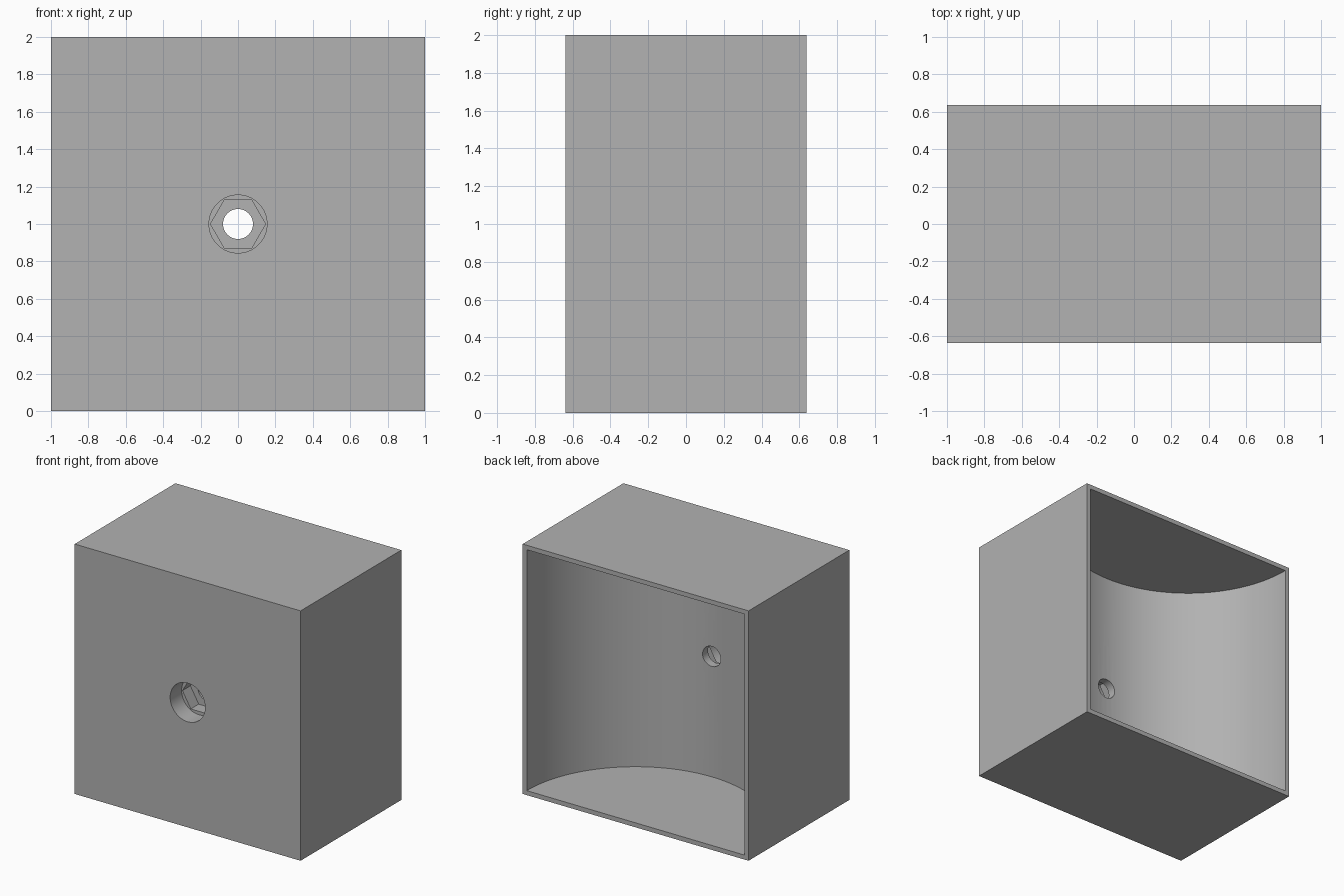
import bpy, bmesh
from math import cos, sin, tau
from mathutils import Vector

cube = bpy.data.objects.get("Cube")
if cube:
    bpy.data.objects.remove(cube, do_unlink=True)

WIDTH, DEPTH, HEIGHT, WALL = 2.0, 1.274, 2.0, 0.036
FRONT, BACK, MID = -DEPTH / 2, DEPTH / 2, HEIGHT / 2

grey = bpy.data.materials.new("plain grey")
grey.use_nodes = True
colour = (0.445, 0.445, 0.445, 1)
grey.diffuse_color = colour
grey.node_tree.nodes["Principled BSDF"].inputs["Base Color"].default_value = colour


def make_object(name, bm):
    bmesh.ops.recalc_face_normals(bm, faces=bm.faces)
    mesh = bpy.data.meshes.new(name)
    bm.to_mesh(mesh)
    bm.free()
    mesh.materials.append(grey)
    obj = bpy.data.objects.new(name, mesh)
    bpy.context.collection.objects.link(obj)
    return obj


def prism(name, sides, radius, start, end, across):
    """Regular prism from start to end, its first corner on +x."""
    start, end = Vector(start), Vector(end)
    across = Vector(across)
    bm = bmesh.new()
    ring = [bm.verts.new(start + radius * (cos(tau * i / sides) * Vector((1, 0, 0))
                                           + sin(tau * i / sides) * across))
            for i in range(sides)]
    face = bm.faces.new(ring)
    top = bmesh.ops.extrude_face_region(bm, geom=[face])["geom"]
    bmesh.ops.translate(bm, vec=end - start,
                        verts=[v for v in top if isinstance(v, bmesh.types.BMVert)])
    return make_object(name, bm)


def front_cutter(name, sides, radius, y_end):
    return prism(name, sides, radius, (0, FRONT - 0.1, MID), (0, y_end, MID), (0, 0, 1))


# Solid outer block
bm = bmesh.new()
bmesh.ops.create_cube(bm, size=1)
bmesh.ops.scale(bm, vec=(WIDTH, DEPTH, HEIGHT), verts=bm.verts)
bmesh.ops.translate(bm, vec=(0, 0, MID), verts=bm.verts)
housing = make_object("housing", bm)

# Half-round cavity open at the back, then the stepped screw hole
cutters = [
    prism("cavity_cutter", 128, WIDTH / 2 - WALL,
          (0, BACK, WALL), (0, BACK, HEIGHT - WALL), (0, 1, 0)),
    front_cutter("counterbore_cutter", 64, 0.155, FRONT + 0.145),
    front_cutter("nut_pocket_cutter", 6, 0.147, FRONT + 0.245),
    front_cutter("screw_hole_cutter", 48, 0.08, FRONT + 0.6),
]

bpy.ops.object.select_all(action="DESELECT")
bpy.context.view_layer.objects.active = housing
housing.select_set(True)
for cutter in cutters:
    cutter.hide_render = True
    cut = housing.modifiers.new(cutter.name, "BOOLEAN")
    cut.operation = "DIFFERENCE"
    cut.solver = "EXACT"
    cut.object = cutter
    bpy.ops.object.modifier_apply(modifier=cut.name)
    bpy.data.objects.remove(cutter, do_unlink=True)

# Smooth curved walls, crisp edges
bpy.ops.object.shade_smooth_by_angle(angle=0.5)
